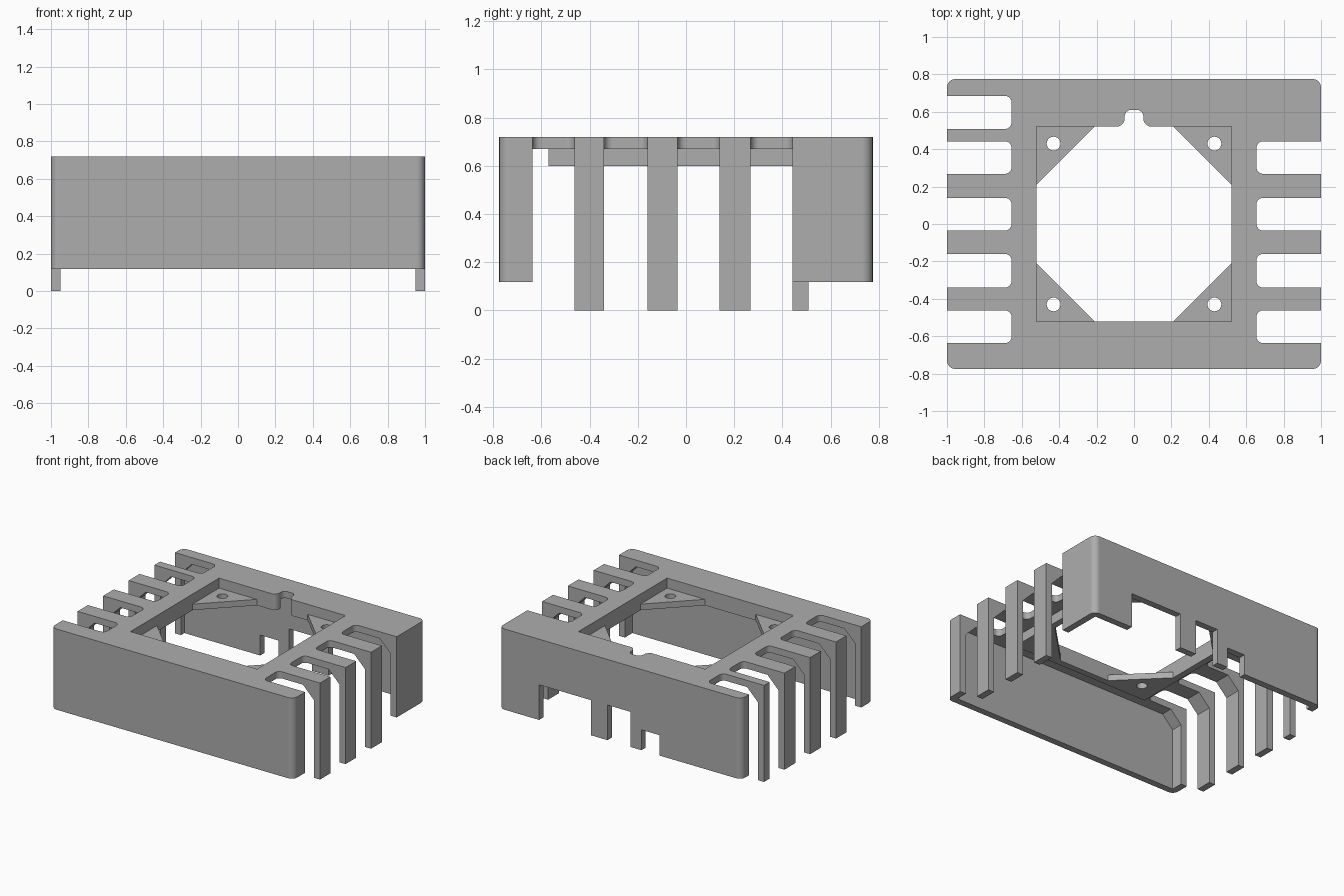
import bpy
import bmesh
from math import sin, cos, radians

cube = bpy.data.objects.get("Cube")
if cube:
    bpy.data.objects.remove(cube, do_unlink=True)

grey = bpy.data.materials.new("plain_grey")
grey.use_nodes = True
colour = (0.42, 0.42, 0.42, 1)
grey.diffuse_color = colour
grey.node_tree.nodes["Principled BSDF"].inputs["Base Color"].default_value = colour


def finish(name, bm):
    bmesh.ops.recalc_face_normals(bm, faces=bm.faces)
    mesh = bpy.data.meshes.new(name)
    bm.to_mesh(mesh)
    bm.free()
    mesh.materials.append(grey)
    obj = bpy.data.objects.new(name, mesh)
    bpy.context.collection.objects.link(obj)
    return obj


def prism(name, outline, lo, hi, along_y=False):
    """Extrude an outline along z, or an x-z outline along y."""
    bm = bmesh.new()
    place = (lambda a, b, h: (a, h, b)) if along_y else (lambda a, b, h: (a, b, h))
    face = bm.faces.new([bm.verts.new(place(a, b, lo)) for a, b in outline])
    top = bmesh.ops.extrude_face_region(bm, geom=[face])["geom"]
    verts = [v for v in top if isinstance(v, bmesh.types.BMVert)]
    bmesh.ops.translate(bm, verts=verts, vec=place(0, 0, hi - lo))
    return finish(name, bm)


def box(name, x, y, z, radius=0, round_top=False):
    """Box from ranges, with optional rounded upright (and top) edges."""
    bm = bmesh.new()
    bmesh.ops.create_cube(bm, size=1)
    for v in bm.verts:
        v.co = [r[0] if c < 0 else r[1] for c, r in zip(v.co, (x, y, z))]
    if radius:
        edges = []
        for e in bm.edges:
            a, b = (v.co.z for v in e.verts)
            if a != b or (round_top and a == z[1]):
                edges.append(e)
        bmesh.ops.bevel(bm, geom=edges, offset=radius, segments=6,
                        profile=0.5, affect='EDGES', clamp_overlap=True)
    return finish(name, bm)


def arc(cx, cy, r, start, end, steps=6):
    angles = [radians(start + (end - start) * i / steps) for i in range(steps + 1)]
    return [(cx + r * cos(a), cy + r * sin(a)) for a in angles]


def cut(target, cutter):
    mod = target.modifiers.new("cut", 'BOOLEAN')
    mod.operation = 'DIFFERENCE'
    mod.solver = 'EXACT'
    mod.object = cutter
    bpy.context.view_layer.objects.active = target
    bpy.ops.object.modifier_apply(modifier=mod.name)
    bpy.data.objects.remove(cutter, do_unlink=True)


def notch():
    """Cable notch with a flared mouth and rounded tip."""
    half = arc(0.095, 0.565, 0.045, 270, 180) + arc(0.015, 0.575, 0.035, 0, 90)
    right = [(0.095, 0.45)] + half
    return prism("notch_cutter", right + [(-x, y) for x, y in reversed(right)], 0.5, 0.8)


# Outer shell with a hollow interior, chamfered along the side walls
shell = box("shell", (-1, 1), (-0.775, 0.775), (0, 0.72), 0.045, True)
half = [(0.95, -0.1), (0.95, 0.58), (0.86, 0.67)]
cut(shell, prism("cavity", half + [(-x, z) for x, z in reversed(half)],
                 -0.725, 0.725, True))

# Raised skirt at the front, back and rear corner, leaving the side legs
for x, y in (((-2, 2), (-2, -0.55)), ((-2, 2), (0.508, 2)), ((0, 2), (0.4, 2))):
    cut(shell, box("skirt_cutter", x, y, (-0.2, 0.118)))

# Side slots
common = ((-0.34, -0.16), (-0.035, 0.14), (0.268, 0.442), (-0.637, -0.462))
for y in common:
    cut(shell, box("slot", (0.655, 1.3), y, (-0.3, 1), 0.035))
for y in common + ((0.508, 0.685),):
    cut(shell, box("slot", (-1.3, -0.655), y, (-0.3, 1), 0.035))

# Openings in the back wall
for x, top in (((0.24, 0.67), 0.38), ((-0.085, 0.105), 0.38), ((-0.325, -0.175), 0.27)):
    cut(shell, box("port", x, (0.7, 0.9), (-0.2, top)))

# Central opening and cable notch
IN, OUT = 0.522, 0.57
cut(shell, box("opening", (-IN, IN), (-IN, IN), (0.5, 0.8)))
cut(shell, notch())

# Square rim below the opening
rim = box("opening_rim", (-OUT, OUT), (-OUT, OUT), (0.6, 0.67))
cut(rim, box("opening", (-IN, IN), (-IN, IN), (0.5, 0.8)))
cut(rim, notch())

# Triangular mounting corners with screw holes
parts = [shell, rim]
for sx, side in ((1, "left"), (-1, "right")):
    for sy, end in ((1, "back"), (-1, "front")):
        points = [(IN, IN), (0.21, IN), (IN, 0.21)]
        plate = prism(f"mount_{end}_{side}", [(sx * x, sy * y) for x, y in points],
                      0.6, 0.645)
        cut(plate, prism("screw_hole", arc(sx * 0.43, sy * 0.43, 0.037, 0, 345, 23),
                         0.5, 0.8))
        parts.append(plate)

# Smooth the rounded edges and keep the flat faces flat
for obj in parts:
    bpy.ops.object.select_all(action='DESELECT')
    obj.select_set(True)
    bpy.context.view_layer.objects.active = obj
    bpy.ops.object.shade_smooth_by_angle()
    weighted = obj.modifiers.new("weighted", 'WEIGHTED_NORMAL')
    weighted.keep_sharp = True
